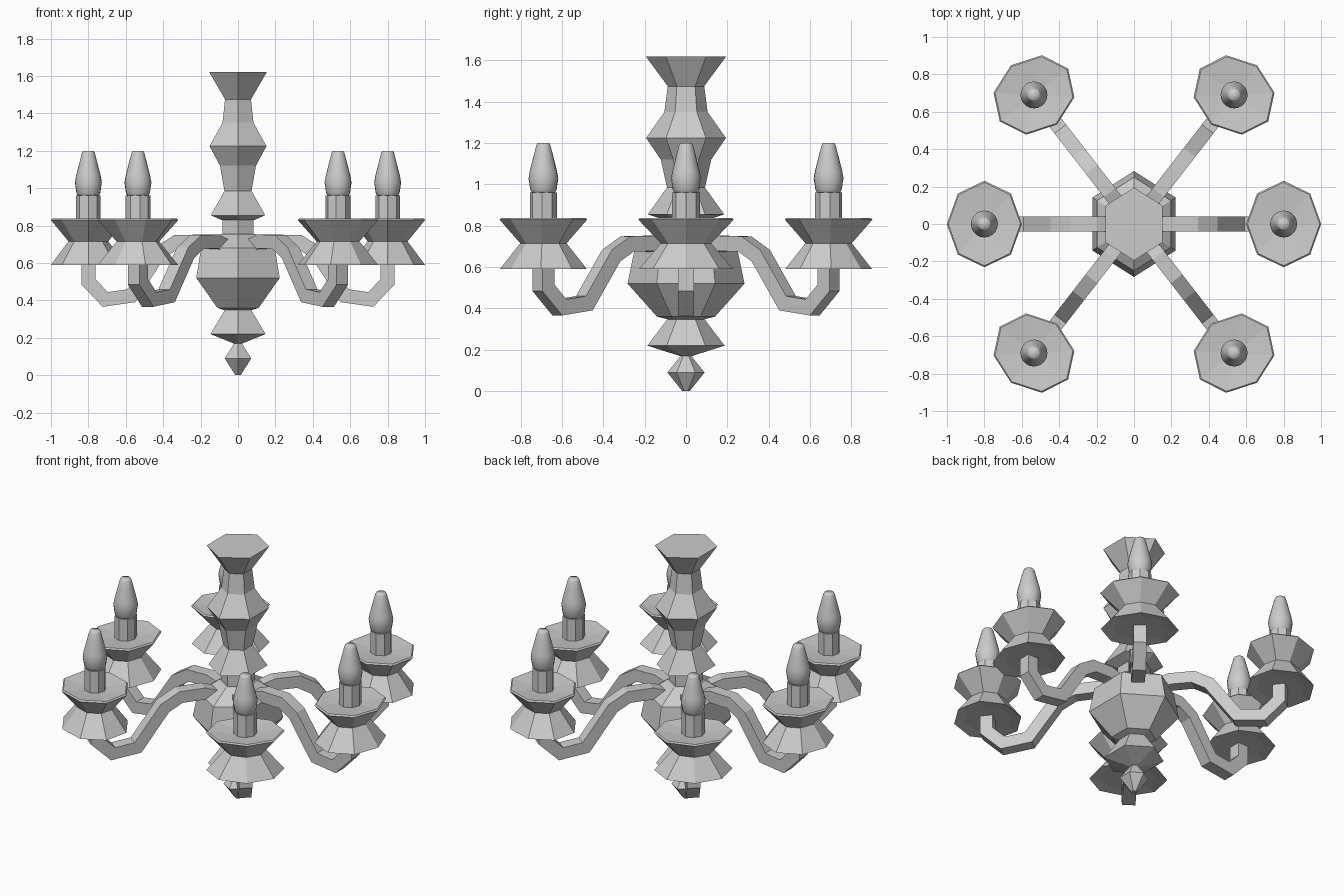
import bpy, bmesh, math
from mathutils import Vector, Matrix

if "Cube" in bpy.data.objects:
    bpy.data.objects.remove(bpy.data.objects["Cube"])

def finish(name, bm, smooth=False):
    bmesh.ops.recalc_face_normals(bm, faces=bm.faces[:])
    mesh = bpy.data.meshes.new(name)
    bm.to_mesh(mesh)
    bm.free()
    for p in mesh.polygons:
        p.use_smooth = smooth
    ob = bpy.data.objects.new(name, mesh)
    bpy.context.collection.objects.link(ob)
    return ob

def bridge(bm, rings):
    """Skin a list of closed vertex rings and cap both ends."""
    n = len(rings[0])
    for a, b in zip(rings, rings[1:]):
        for i in range(n):
            j = (i + 1) % n
            bm.faces.new((a[i], a[j], b[j], b[i]))
    bm.faces.new(rings[0])
    bm.faces.new(rings[-1])

def turned(name, profile, sides, sx=1, sy=1, start=0, matrix=Matrix(), smooth=False):
    """Turn a (radius, z) profile with few sides and an oval scale."""
    bm = bmesh.new()
    rings = []
    for r, z in profile:
        ring = []
        for i in range(sides):
            a = start + math.tau * i / sides
            ring.append(bm.verts.new(matrix @ Vector((r * sx * math.cos(a), r * sy * math.sin(a), z))))
        rings.append(ring)
    bridge(bm, rings)
    return finish(name, bm, smooth)

def swept(name, path, half_w, half_t, matrix):
    """Sweep a square section along an (r, z) path with mitred bends."""
    bm = bmesh.new()
    pts = [Vector(p) for p in path]
    rings = []
    for i, p in enumerate(pts):
        d0 = (p - pts[max(i - 1, 0)]).normalized()
        d1 = (pts[min(i + 1, len(pts) - 1)] - p).normalized()
        t = (d0 + d1).normalized()
        n = Vector((-t.y, t.x))
        k = half_t / max(t.dot(d1 if d1.length else d0), 0.5)
        rings.append([bm.verts.new(matrix @ Vector((p.x + n.x * k * s, w * half_w, p.y + n.y * k * s)))
                      for s, w in ((1, 1), (1, -1), (-1, -1), (-1, 1))])
    bridge(bm, rings)
    return finish(name, bm)

# Central column: faceted six-sided turnings
SX = 0.91
parts = {
    "finial": [(.018, 0), (.09, .09), (.022, .175)],
    "lower_bead": [(.03, .17), (.187, .22), (.088, .35)],
    "body": [(.08, .345), (.14, .36), (.283, .52), (.25, .68), (.12, .755)],
    "neck": [(.105, .74), (.105, .84)],
    "lower_stem": [(.11, .83), (.185, .855), (.092, .985)],
    "upper_stem": [(.092, .985), (.122, 1.12), (.193, 1.225), (.105, 1.35), (.088, 1.475)],
    "ceiling_cap": [(.088, 1.475), (.195, 1.62)],
}
for name, prof in parts.items():
    turned(name, prof, 6, SX, 1, math.pi / 2)

# Arm path and candle profiles
arm_path = [(.13, .69), (.2, .715), (.33, .712), (.42, .655), (.57, .425), (.71, .405), (.8, .5), (.8, .61)]
skirt = [(.15, .6), (.215, .59), (.115, .715)]
cup = [(.115, .715), (.218, .83), (.21, .838), (.06, .822)]
candle = [(.068, .82), (.068, .962)]
bulb = [(.048, .945), (.064, .975), (.072, 1.03), (.066, 1.065), (.047, 1.14), (.034, 1.19), (.028, 1.2)]

# Six arms around the column, each carrying a cup, candle and bulb
diag = math.atan2(.69, .535)
angles = [0, diag, math.pi - diag, math.pi, math.pi + diag, -diag]
for i, ang in enumerate(angles, 1):
    reach = .8 if i in (1, 4) else math.hypot(.69, .535)
    rot = Matrix.Rotation(ang, 4, 'Z')
    swept(f"arm_{i}", [(r * reach / .8, z) for r, z in arm_path], .039, .037, rot)
    place = rot @ Matrix.Translation((reach, 0, 0))
    turned(f"cup_skirt_{i}", skirt, 8, .93, 1.06, 0, place)
    turned(f"cup_{i}", cup, 8, .92, 1.06, 0, place)
    turned(f"candle_{i}", candle, 8, .96, 1, 0, place)
    turned(f"bulb_{i}", bulb, 20, 1, 1, 0, place, True)
